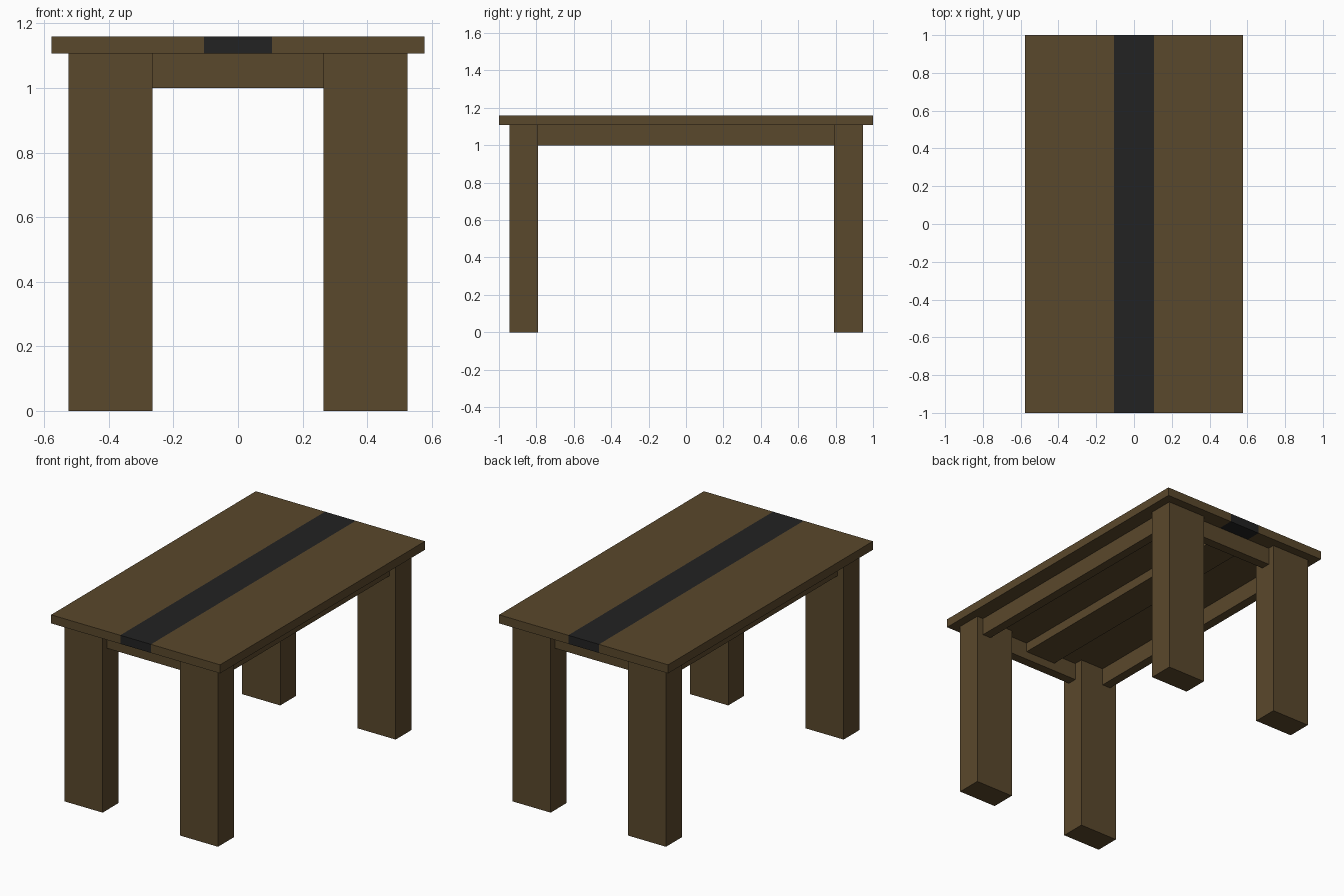
import bpy
import bmesh

if "Cube" in bpy.data.objects:
    bpy.data.objects.remove(bpy.data.objects["Cube"])


def material(name, rgb):
    m = bpy.data.materials.new(name)
    m.diffuse_color = (*rgb, 1.0)
    m.use_nodes = True
    m.node_tree.nodes["Principled BSDF"].inputs["Base Color"].default_value = m.diffuse_color
    return m


wood = material("dark brown wood", (0.102, 0.065, 0.025))
black = material("charcoal", (0.016, 0.016, 0.016))


def box(name, mat, x, y, z):
    """Axis-aligned box from (min, max) pairs."""
    bm = bmesh.new()
    bmesh.ops.create_cube(bm, size=1.0)
    for v in bm.verts:
        v.co = [r[0] + (c + 0.5) * (r[1] - r[0]) for c, r in zip(v.co, (x, y, z))]
    mesh = bpy.data.meshes.new(name)
    bm.to_mesh(mesh)
    bm.free()
    mesh.materials.append(mat)
    ob = bpy.data.objects.new(name, mesh)
    bpy.context.collection.objects.link(ob)
    return ob


def flip(r, s):
    return tuple(sorted((r[0] * s, r[1] * s)))


TOP, UNDER, RAIL = 1.16, 1.107, 1.0

# table top: two wooden boards with a dark centre strip
box("top_centre_strip", black, (-0.105, 0.105), (-1, 1), (UNDER, TOP))
for sx, side in ((-1, "left"), (1, "right")):
    box(f"top_board_{side}", wood, flip((0.105, 0.578), sx), (-1, 1), (UNDER, TOP))
    # long side rails between the legs
    box(f"side_rail_{side}", wood, flip((0.425, 0.482), sx), (-0.79, 0.79), (RAIL, UNDER))
    # legs
    for sy, end in ((-1, "front"), (1, "back")):
        box(f"{end}_leg_{side}", wood, flip((0.264, 0.525), sx),
            flip((0.79, 0.945), sy), (0, UNDER))

# short end rails
for sy, end in ((-1, "front"), (1, "back")):
    box(f"{end}_rail", wood, (-0.264, 0.264), flip((0.845, 0.903), sy), (RAIL, UNDER))

# support board under the centre strip
box("centre_support", wood, (-0.105, 0.105), (-0.845, 0.845), (1.05, UNDER))
